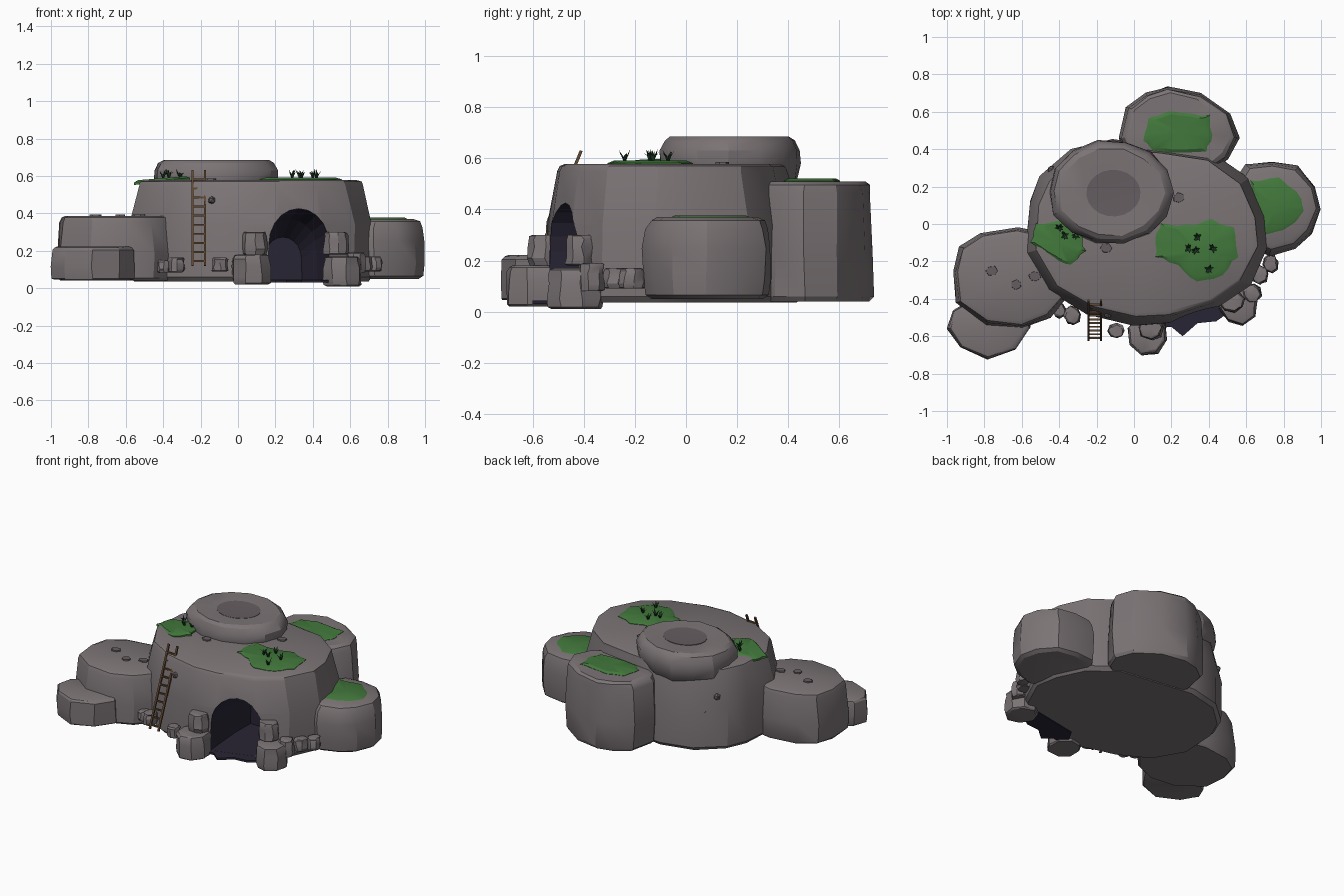
import bpy, bmesh, math, random
from mathutils import Vector, Matrix

if "Cube" in bpy.data.objects:
    bpy.data.objects.remove(bpy.data.objects["Cube"])
random.seed(4)


def material(name, rgb):
    m = bpy.data.materials.new(name)
    m.diffuse_color = (*rgb, 1)
    m.use_nodes = True
    m.node_tree.nodes["Principled BSDF"].inputs["Base Color"].default_value = m.diffuse_color
    return m


STONE = material("stone", (0.20, 0.175, 0.18))
HOLLOW = material("hollow_stone", (0.13, 0.11, 0.12))
DARK = material("cave_dark", (0.022, 0.018, 0.035))
MOSS = material("moss", (0.055, 0.19, 0.045))
BLADE = material("grass_blade", (0.015, 0.05, 0.02))
WOOD = material("wood", (0.12, 0.065, 0.03))


def finish(name, bm, *mats, angle=28):
    bmesh.ops.recalc_face_normals(bm, faces=bm.faces[:])
    me = bpy.data.meshes.new(name)
    bm.to_mesh(me)
    bm.free()
    ob = bpy.data.objects.new(name, me)
    bpy.context.collection.objects.link(ob)
    for m in mats:
        me.materials.append(m)
    bpy.ops.object.select_all(action='DESELECT')
    ob.select_set(True)
    bpy.context.view_layer.objects.active = ob
    if angle:
        bpy.ops.object.shade_smooth_by_angle(angle=math.radians(angle))
    return ob


def ring_points(cx, cy, rx, ry, n, jitter=0.05):
    a0 = random.random()
    pts = []
    for i in range(n):
        a = a0 + math.tau * i / n
        k = 1 + random.uniform(-jitter, jitter)
        pts.append((cx + rx * k * math.cos(a), cy + ry * k * math.sin(a)))
    return pts


def loft(name, outline, rings, mats, jitter=0.006, dip=0.0, tilt=0.0, angle=28):
    """Stack scaled copies of an outline; rings are (scale, z)."""
    bm = bmesh.new()
    n = len(outline)
    cx = (min(p[0] for p in outline) + max(p[0] for p in outline)) / 2
    cy = (min(p[1] for p in outline) + max(p[1] for p in outline)) / 2
    loops = []
    for s, z in rings:
        j = lambda: random.uniform(-jitter, jitter)
        loops.append([bm.verts.new((cx + (x - cx) * s + j(), cy + (y - cy) * s + j(),
                                    z + tilt * (x - cx) * s)) for x, y in outline])
    for a, b in zip(loops, loops[1:]):
        for i in range(n):
            k = (i + 1) % n
            bm.faces.new((a[i], a[k], b[k], b[i]))
    bm.faces.new(loops[0][::-1])
    top = bm.verts.new((cx, cy, rings[-1][1] - dip))
    for i in range(n):
        bm.faces.new((loops[-1][i], loops[-1][(i + 1) % n], top))
    return finish(name, bm, *mats, angle=angle)


PROFILE = [(0.86, 0), (0.96, 0.05), (1, 0.25), (0.99, 0.62), (0.95, 0.85), (0.88, 0.96), (0.76, 1)]
BLOCKY = [(0.94, 0), (0.98, 0.04), (1, 0.4), (0.95, 0.9), (0.92, 0.97), (0.84, 1)]


def rock(name, outline, z0, z1, profile=PROFILE):
    return loft(name, outline, [(s, z0 + t * (z1 - z0)) for s, t in profile], [STONE])


# main plateau
body = loft("main_plateau",
            [(-0.56, 0.12), (-0.50, 0.26), (-0.34, 0.40), (-0.12, 0.45), (0.15, 0.42), (0.42, 0.38),
             (0.61, 0.24), (0.70, 0.04), (0.72, -0.12), (0.62, -0.33), (0.45, -0.45), (0.20, -0.53),
             (0.0, -0.54), (-0.25, -0.48), (-0.46, -0.36), (-0.58, -0.15)],
            [(0.96, 0.035), (1.0, 0.06), (1.0, 0.34), (0.925, 0.55), (0.91, 0.57), (0.87, 0.578)],
            [STONE, DARK])

# arched cave cut out of the plateau
bm = bmesh.new()
arch = [(-0.17, 0.045), (0.17, 0.045)]
arch += [(0.165 * math.cos(math.pi * i / 10), 0.235 + 0.19 * math.sin(math.pi * i / 10)) for i in range(11)]
sections = []
for y, s, dx in ((-0.75, 1.0, 0.03), (-0.42, 1.0, 0), (-0.22, 0.85, -0.04), (-0.06, 0.6, -0.08)):
    sections.append([bm.verts.new((0.32 + dx + x * s, y, 0.045 + (z - 0.045) * s)) for x, z in arch])
for a, b in zip(sections, sections[1:]):
    for i in range(len(arch)):
        k = (i + 1) % len(arch)
        bm.faces.new((a[i], a[k], b[k], b[i]))
bm.faces.new(sections[0])
bm.faces.new(sections[-1])
for f in bm.faces:
    f.material_index = 1
cutter = finish("cave_cutter", bm, STONE, DARK, angle=0)
cutter.hide_render = True
bpy.context.view_layer.objects.active = body
mod = body.modifiers.new("cave", 'BOOLEAN')
mod.operation, mod.object, mod.solver = 'DIFFERENCE', cutter, 'EXACT'
bpy.ops.object.modifier_apply(modifier=mod.name)
bpy.data.objects.remove(cutter)
loft("cave_floor", [(0.16, -0.42), (0.08, -0.56), (0.2, -0.55), (0.26, -0.6), (0.34, -0.53), (0.44, -0.52),
                    (0.54, -0.45), (0.48, -0.36)], [(1, 0.03), (1, 0.044)], [DARK], 0)

# upper cap with shallow hollow
loft("upper_cap", ring_points(-0.125, 0.17, 0.335, 0.28, 14, 0.02),
     [(0.72, 0.44), (0.94, 0.52), (1, 0.58), (0.985, 0.63), (0.93, 0.67), (0.84, 0.685), (0.45, 0.682)],
     [STONE], dip=0.012)
loft("cap_hollow", ring_points(-0.11, 0.165, 0.145, 0.125, 20, 0), [(1, 0.672), (1, 0.684)],
     [HOLLOW], 0, dip=0.006)

# surrounding boulders
rock("back_boulder", [(-0.08, 0.46), (-0.04, 0.63), (0.06, 0.70), (0.18, 0.735), (0.36, 0.70), (0.51, 0.59),
                      (0.56, 0.46), (0.51, 0.35), (0.4, 0.27), (0.1, 0.27), (-0.03, 0.34)], 0.04, 0.51, BLOCKY)
rock("right_boulder", [(0.52, 0.2), (0.6, 0.32), (0.74, 0.335), (0.88, 0.31), (0.97, 0.2), (1.0, 0.08),
                       (0.95, -0.05), (0.86, -0.13), (0.73, -0.17), (0.58, -0.1), (0.5, 0.05)], 0.05, 0.37)
rock("left_boulder", [(-0.97, -0.25), (-0.93, -0.12), (-0.82, -0.05), (-0.62, -0.02), (-0.45, -0.05), (-0.34, -0.2),
                      (-0.35, -0.38), (-0.45, -0.50), (-0.60, -0.56), (-0.79, -0.54), (-0.95, -0.42)],
     0.04, 0.387, BLOCKY)
rock("left_slab", [(-1.0, -0.56), (-0.93, -0.66), (-0.78, -0.725), (-0.63, -0.67), (-0.55, -0.55),
                   (-0.6, -0.4), (-0.8, -0.36), (-0.97, -0.46)], 0.045, 0.222, BLOCKY)

# small rocks beside the entrance: x, y, rx, ry, z0, z1
for i, (x, y, rx, ry, z0, z1) in enumerate([
        (0.07, -0.59, 0.11, 0.115, 0.02, 0.18), (0.09, -0.55, 0.07, 0.07, 0.18, 0.30),
        (0.56, -0.43, 0.105, 0.11, 0.01, 0.17), (0.525, -0.415, 0.068, 0.06, 0.18, 0.30),
        (0.63, -0.37, 0.05, 0.05, 0.08, 0.19), (0.67, -0.27, 0.05, 0.05, 0.09, 0.17),
        (0.73, -0.21, 0.04, 0.05, 0.09, 0.17), (-0.33, -0.49, 0.045, 0.05, 0.085, 0.165),
        (-0.095, -0.57, 0.045, 0.04, 0.09, 0.165), (-0.4, -0.46, 0.035, 0.04, 0.085, 0.15)]):
    rock(f"entrance_rock_{i + 1}", ring_points(x, y, rx, ry, 8), z0, z1)


# moss patches with ragged rims
def moss(name, outline, z, tilt=0.0):
    fine = []
    for i, p in enumerate(outline):
        q = outline[(i + 1) % len(outline)]
        for t in (0, 0.33, 0.66):
            fine.append((p[0] + (q[0] - p[0]) * t + random.uniform(-0.009, 0.009),
                         p[1] + (q[1] - p[1]) * t + random.uniform(-0.009, 0.009)))
    loft(name, fine, [(1, z - 0.018), (1, z - 0.004), (0.85, z + 0.006)], [MOSS], 0, tilt=tilt)


moss("moss_front", [(0.11, -0.07), (0.15, 0.0), (0.28, -0.01), (0.42, 0.02), (0.54, -0.02), (0.55, -0.17),
                    (0.48, -0.28), (0.33, -0.31), (0.23, -0.22), (0.12, -0.17)], 0.585)
moss("moss_left", [(-0.55, -0.1), (-0.52, 0.0), (-0.36, 0.02), (-0.28, -0.04), (-0.26, -0.15), (-0.33, -0.22),
                   (-0.43, -0.18)], 0.582, 0.08)
moss("moss_back", [(0.05, 0.45), (0.08, 0.56), (0.18, 0.60), (0.28, 0.59), (0.40, 0.58), (0.42, 0.48),
                   (0.38, 0.39), (0.1, 0.39)], 0.516)
moss("moss_right", [(0.62, 0.24), (0.78, 0.25), (0.91, 0.13), (0.92, 0.06), (0.83, -0.02), (0.70, -0.07),
                    (0.64, 0.05)], 0.371)

# grass tufts
bm = bmesh.new()
for x, y in [(0.34, -0.07), (0.29, -0.13), (0.33, -0.14), (0.42, -0.13), (0.40, -0.24),
             (-0.40, -0.02), (-0.37, -0.06), (-0.31, -0.06)]:
    for i in range(6):
        a = math.tau * i / 6 + random.random()
        d = Vector((math.cos(a), math.sin(a), 0))
        side = Vector((-d.y, d.x, 0)) * 0.006
        base = Vector((x, y, 0.585))
        mid = base + d * 0.012 + Vector((0, 0, 0.025))
        tip = base + d * 0.026 + Vector((0, 0, random.uniform(0.03, 0.055)))
        v = [bm.verts.new(p) for p in (base - side, base + side, mid + side, mid - side, tip)]
        bm.faces.new(v[:4])
        bm.faces.new((v[3], v[2], v[4]))
finish("grass_tufts", bm, BLADE, angle=0)

# loose flat stones on the ledges, and chips set in the walls
for i, (x, y, z) in enumerate([(-0.76, -0.25, 0.385), (-0.63, -0.325, 0.385), (-0.53, -0.28, 0.385),
                               (0.24, 0.14, 0.576), (-0.15, -0.13, 0.576)]):
    loft(f"flat_stone_{i + 1}", ring_points(x, y, 0.034, 0.028, 6, 0.1), [(1, z - 0.01), (0.9, z + 0.01)],
         [HOLLOW], 0)
for i, (p, r) in enumerate([((-0.14, -0.485, 0.47), 0.022), ((-0.44, 0.29, 0.4), 0.024),
                            ((-0.38, 0.34, 0.3), 0.022)]):
    bm = bmesh.new()
    bmesh.ops.create_icosphere(bm, subdivisions=1, radius=r, matrix=Matrix.Translation(p))
    finish(f"wall_chip_{i + 1}", bm, HOLLOW, angle=0)


# leaning ladder
def beam(bm, a, b, t):
    a, b = Vector(a), Vector(b)
    d = b - a
    m = Matrix.Translation((a + b) / 2) @ d.to_track_quat('Z', 'Y').to_matrix().to_4x4()
    bmesh.ops.create_cube(bm, size=1, matrix=m @ Matrix.Diagonal((t, t, d.length, 1)))


bm = bmesh.new()
foot, head = Vector((-0.21, -0.62, 0.12)), Vector((-0.21, -0.41, 0.63))
half = Vector((0.033, 0, 0))
for s in (-1, 1):
    beam(bm, foot + half * s, head + half * s, 0.012)
for i in range(10):
    c = foot.lerp(head, 0.05 + 0.095 * i)
    beam(bm, c - half, c + half, 0.01)
finish("ladder", bm, WOOD, angle=0)
